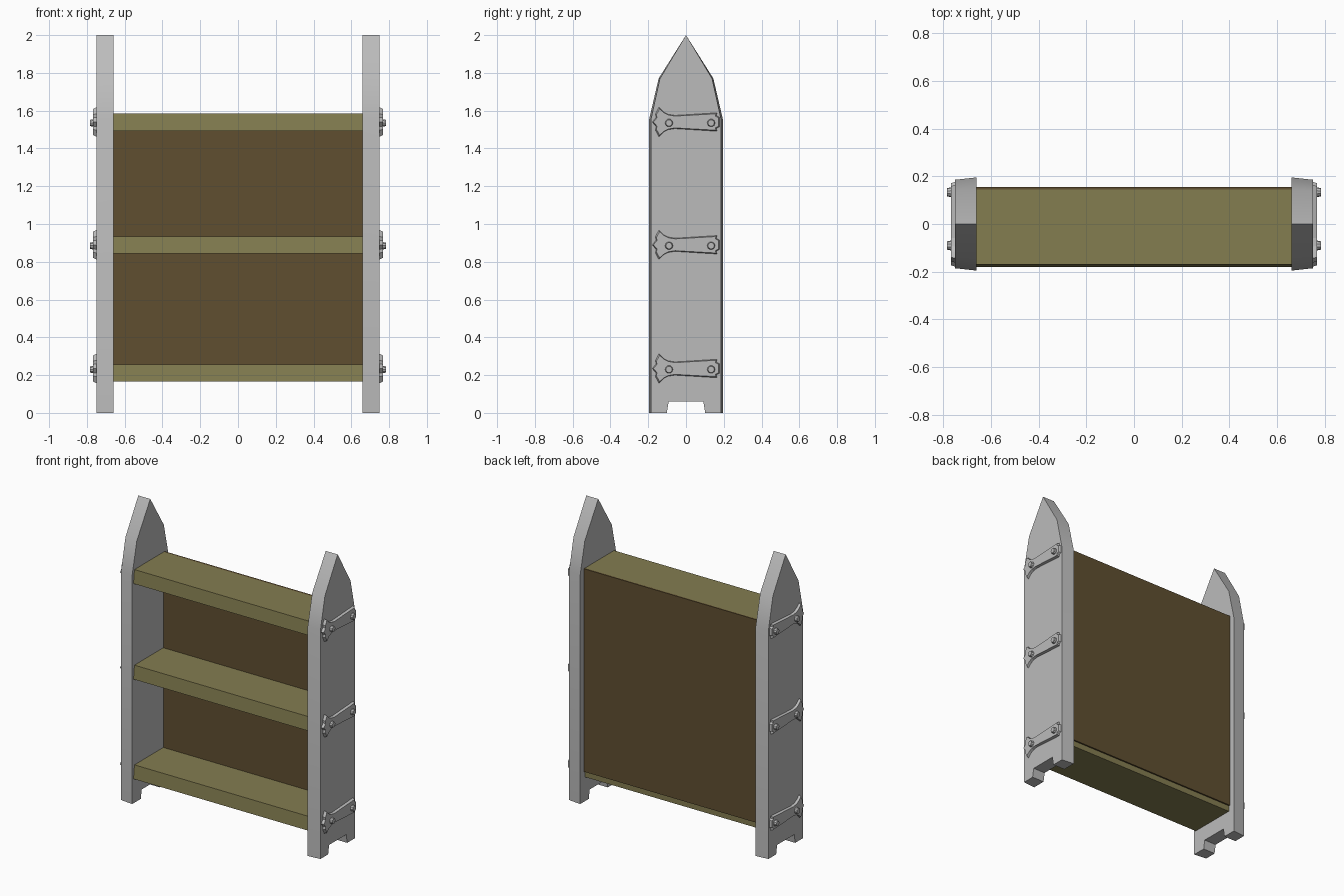
import bpy, bmesh, math
from mathutils import Matrix

old = bpy.data.objects.get("Cube")
if old:
    bpy.data.objects.remove(old, do_unlink=True)


def material(name, rgb):
    m = bpy.data.materials.new(name)
    m.use_nodes = True
    m.diffuse_color = (*rgb, 1)
    m.node_tree.nodes["Principled BSDF"].inputs["Base Color"].default_value = (*rgb, 1)
    return m


grey = material("grey", (0.5, 0.5, 0.5))
olive = material("olive wood", (0.23, 0.205, 0.081))
brown = material("dark brown wood", (0.117, 0.078, 0.03))


def finish(name, bm, mat, smooth=False):
    bmesh.ops.recalc_face_normals(bm, faces=bm.faces)
    mesh = bpy.data.meshes.new(name)
    bm.to_mesh(mesh)
    bm.free()
    mesh.materials.append(mat)
    obj = bpy.data.objects.new(name, mesh)
    bpy.context.collection.objects.link(obj)
    if smooth:
        bpy.ops.object.select_all(action="DESELECT")
        obj.select_set(True)
        bpy.context.view_layer.objects.active = obj
        bpy.ops.object.shade_smooth_by_angle(angle=math.radians(30))
    return obj


def prism(bm, inner, outer, x0, x1):
    """Join two matching (y, z) outlines lying at x0 and x1."""
    a = [bm.verts.new((x0, y, z)) for y, z in inner]
    b = [bm.verts.new((x1, y, z)) for y, z in outer]
    bm.faces.new(a)
    bm.faces.new(b)
    for i in range(len(a)):
        j = (i + 1) % len(a)
        bm.faces.new((a[i], a[j], b[j], b[i]))


def beam(name, profile, mat):
    bm = bmesh.new()
    prism(bm, profile, profile, -0.665, 0.665)
    return finish(name, bm, mat)


# Pointed side post outline with a notch between the feet
half = [(0.092, 0.06), (0.102, 0), (0.195, 0), (0.195, 1.555), (0.145, 1.77)]
post = half + [(0, 2)] + [(-y, z) for y, z in reversed(half)]
post_outer = [(y * 0.95 if abs(y) > 0.11 else y, z) for y, z in post]

# Iron strap outline: flared front end, narrow waist, clipped back end
strap_half = [(-0.16, 0.025), (-0.163, 0.045), (-0.145, 0.08), (-0.12, 0.055),
              (-0.095, 0.042), (-0.06, 0.036), (0.165, 0.05), (0.163, 0.035), (0.178, 0.026)]
strap = [(-0.18, 0)] + strap_half + [(y, -z) for y, z in reversed(strap_half)]

levels = {"lower": 0.235, "middle": 0.89, "upper": 1.54}

for side, s in (("left", 1), ("right", -1)):
    bm = bmesh.new()
    prism(bm, post, post_outer, s * 0.66, s * 0.75)
    finish(side + "_post", bm, grey, True)
    for level, z in levels.items():
        bm = bmesh.new()
        base = [(y, z + h) for y, h in strap]
        face = [(y * 0.96, z + h * 0.87) for y, h in strap]
        prism(bm, base, face, s * 0.745, s * 0.767)
        finish(f"{side}_{level}_strap", bm, grey)
        # Two rivets through each strap
        bm = bmesh.new()
        for y in (-0.09, 0.133):
            place = Matrix.Translation((s * 0.771, y, z - 0.005)) @ Matrix.Rotation(s * math.pi / 2, 4, "Y")
            bmesh.ops.create_cone(bm, cap_ends=True, segments=10, radius1=0.023,
                                  radius2=0.017, depth=0.026, matrix=place)
        finish(f"{side}_{level}_rivets", bm, grey, True)

# Shelves with a slightly sloped front edge
for level, z in levels.items():
    low, high = z - 0.07, z + 0.022
    if level != "lower":
        low, high = z - 0.047, z + 0.045
    finish_profile = [(-0.18, low), (0.145, low), (0.145, high), (-0.17, high)]
    beam(level + "_shelf", finish_profile, olive)

# Back board
beam("back_board", [(0.14, 0.205), (0.155, 0.205), (0.155, 1.585), (0.14, 1.585)], brown)
